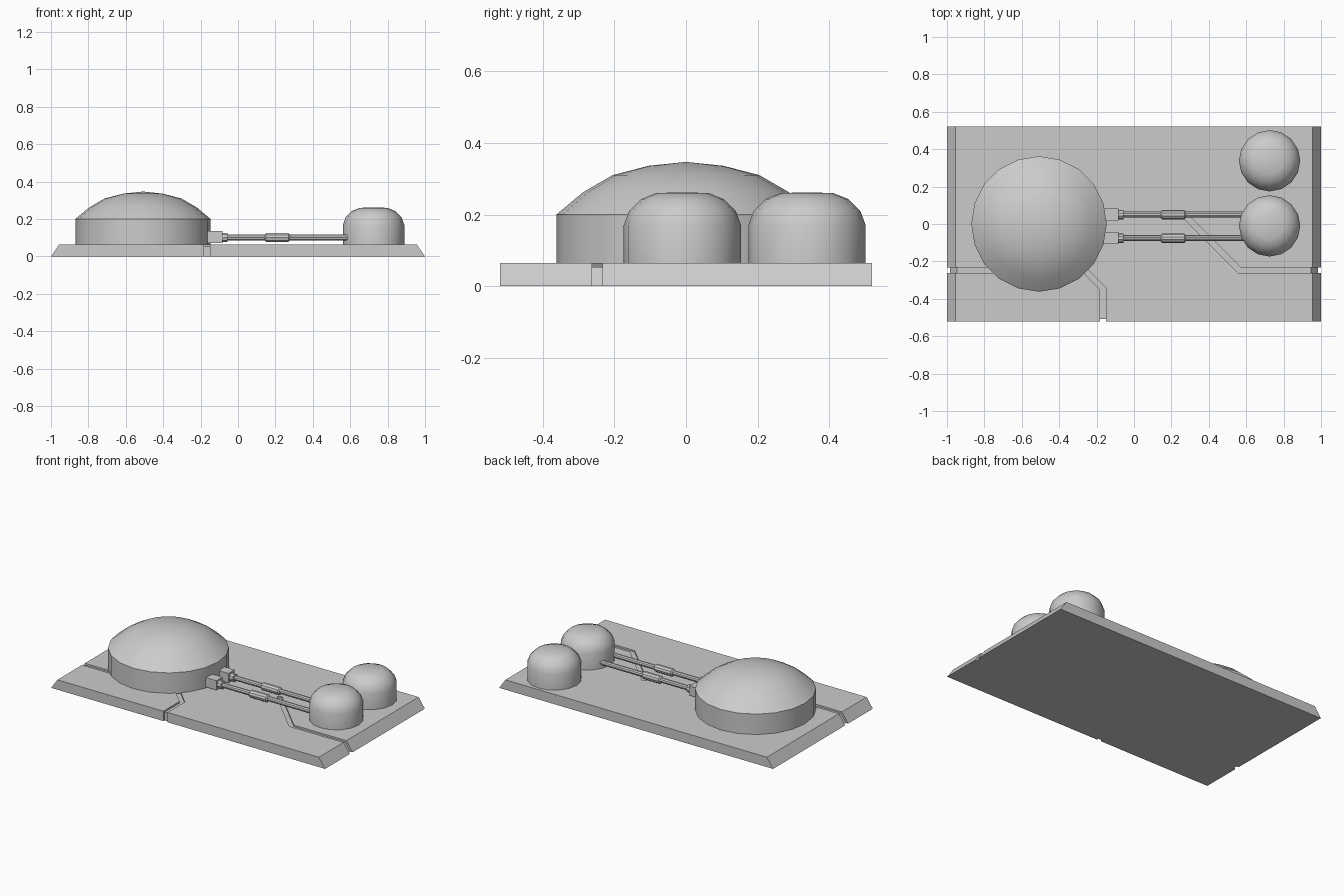
import bpy, bmesh, math
from mathutils import Vector

if "Cube" in bpy.data.objects:
    bpy.data.objects.remove(bpy.data.objects["Cube"])


def make_object(name, bm, smooth=False):
    bmesh.ops.recalc_face_normals(bm, faces=bm.faces)
    me = bpy.data.meshes.new(name)
    bm.to_mesh(me)
    bm.free()
    ob = bpy.data.objects.new(name, me)
    bpy.context.collection.objects.link(ob)
    if smooth:
        bpy.ops.object.select_all(action='DESELECT')
        ob.select_set(True)
        bpy.context.view_layer.objects.active = ob
        bpy.ops.object.shade_smooth_by_angle(angle=math.radians(30))
    return ob


def prism(name, pts, direction):
    """Extrude a closed outline of 3D points along a direction."""
    bm = bmesh.new()
    face = bm.faces.new([bm.verts.new(p) for p in pts])
    res = bmesh.ops.extrude_face_region(bm, geom=[face])
    moved = [g for g in res['geom'] if isinstance(g, bmesh.types.BMVert)]
    bmesh.ops.translate(bm, verts=moved, vec=direction)
    return make_object(name, bm)


def lathe(name, profile, sides, center, axis='Z', smooth=True):
    """Revolve (radius, height) points about an axis; ends are capped."""
    bm = bmesh.new()
    rings = []
    for r, h in profile:
        ring = []
        for i in range(1 if r == 0 else sides):
            a = 2 * math.pi * i / sides
            c, s = r * math.cos(a), r * math.sin(a)
            p = (c, s, h) if axis == 'Z' else (h, c, s)
            ring.append(bm.verts.new(Vector(p) + Vector(center)))
        rings.append(ring)
    for lo, hi in zip(rings, rings[1:]):
        for i in range(sides):
            j = (i + 1) % sides
            if len(hi) == 1:
                bm.faces.new((lo[i], lo[j], hi[0]))
            else:
                bm.faces.new((lo[i], lo[j], hi[j], hi[i]))
    for ring in (rings[0], rings[-1]):
        if len(ring) > 1:
            bm.faces.new(ring)
    return make_object(name, bm, smooth)


def groove(name, path, width=0.03):
    """Full-height channel cutter following a flat path with mitred corners."""
    pts = [Vector(p) for p in path]
    sides = ([], [])
    for i, p in enumerate(pts):
        dirs = []
        if i > 0:
            dirs.append((p - pts[i - 1]).normalized())
        if i < len(pts) - 1:
            dirs.append((pts[i + 1] - p).normalized())
        n = [Vector((-d.y, d.x)) for d in dirs]
        m = sum(n, Vector((0, 0))).normalized()
        off = m * (width / 2 / m.dot(n[0]))
        sides[0].append(p + off)
        sides[1].append(p - off)
    outline = sides[0] + sides[1][::-1]
    return prism(name, [(p.x, p.y, -0.05) for p in outline], (0, 0, 0.2))


def subtract(ob, cutter):
    mod = ob.modifiers.new("cut", 'BOOLEAN')
    mod.operation = 'DIFFERENCE'
    mod.solver = 'EXACT'
    mod.object = cutter
    bpy.ops.object.select_all(action='DESELECT')
    bpy.context.view_layer.objects.active = ob
    ob.select_set(True)
    bpy.ops.object.modifier_apply(modifier=mod.name)


# Base plate with sloped ends
plate = prism("base_plate", [(x, -0.52, z) for x, z in
              ((-1, 0), (1, 0), (0.955, 0.065), (-0.955, 0.065))], (0, 1.04, 0))

# Shallow grooves across the top that wrap down the plate edges
core = prism("groove_floor", [(x, -0.507, z) for x, z in
             ((-1.054, -0.1), (1.054, -0.1), (0.947, 0.054), (-0.947, 0.054))],
             (0, 1.014, 0))
paths = [
    [(-1.1, -0.248), (-0.55, -0.248)],
    [(1.1, -0.248), (0.565, -0.248), (0.268, 0.049)],
    [(-0.166, -0.6), (-0.166, -0.345), (-0.32, -0.19)],
]
helpers = [core]
for i, path in enumerate(paths):
    cutter = groove(f"groove_cutter_{i + 1}", path)
    subtract(cutter, core)
    subtract(plate, cutter)
    helpers.append(cutter)
for h in helpers:
    bpy.data.objects.remove(h)

# Large domed tank
lathe("main_dome", [(0.362, 0.06), (0.362, 0.2), (0.288, 0.262), (0.205, 0.31),
                    (0.105, 0.336), (0, 0.347)], 20, (-0.508, 0, 0))

# Two small round-topped tanks
for name, y in (("small_tank_front", -0.01), ("small_tank_back", 0.338)):
    lathe(name, [(0.164, 0.06), (0.164, 0.17), (0.149, 0.21), (0.116, 0.243),
                 (0.073, 0.26), (0, 0.262)], 16, (0.725, y, 0))

# Two pipes with wall boxes, collars and sleeves
for side, y in (("back", 0.05), ("front", -0.076)):
    bm = bmesh.new()
    bmesh.ops.create_cube(bm, size=1)
    bmesh.ops.scale(bm, vec=(0.11, 0.064, 0.062), verts=bm.verts)
    bmesh.ops.translate(bm, vec=(-0.137, y, 0.104), verts=bm.verts)
    make_object(f"pipe_box_{side}", bm)
    at = (0, y, 0.101)
    lathe(f"pipe_collar_{side}", [(0.026, -0.085), (0.026, -0.055)], 10, at, 'X', True)
    lathe(f"pipe_{side}", [(0.016, -0.06), (0.016, 0.6)], 10, at, 'X', True)
    lathe(f"pipe_sleeve_{side}", [(0.017, 0.143), (0.025, 0.15), (0.025, 0.27),
                                  (0.017, 0.277)], 10, at, 'X', True)
